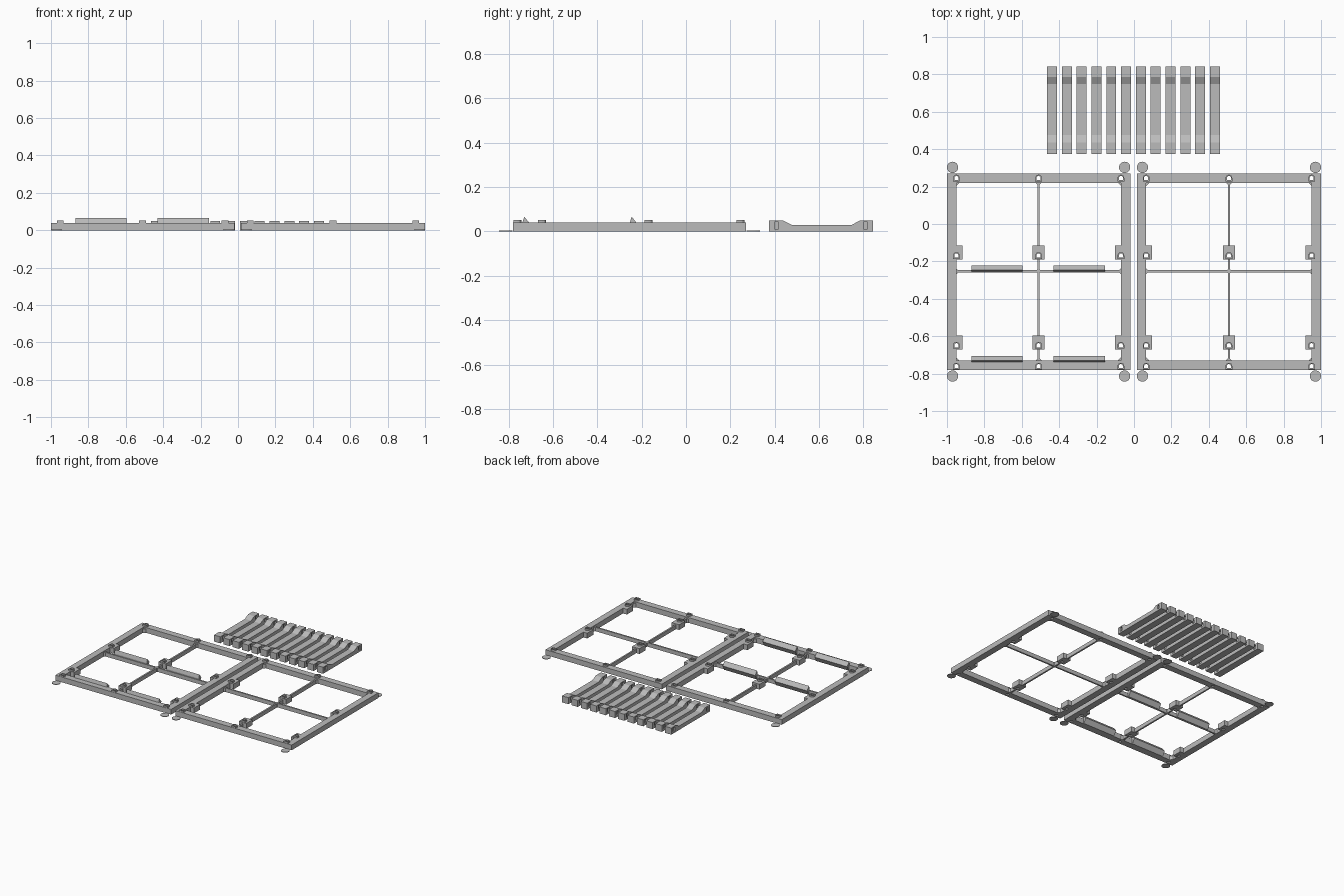
import bpy, bmesh, math
from mathutils import Matrix, Vector

cube = bpy.data.objects.get("Cube")
if cube:
    bpy.data.objects.remove(cube)

grey = bpy.data.materials.new("plain grey")
grey.use_nodes = True
tint = (0.5, 0.5, 0.5, 1)
grey.diffuse_color = tint
grey.node_tree.nodes["Principled BSDF"].inputs["Base Color"].default_value = tint


def prism(bm, outline, low, high, frame=Matrix()):
    """Extrude a flat outline between two heights, then place it."""
    bottom = [bm.verts.new(frame @ Vector((x, y, low))) for x, y in outline]
    top = [bm.verts.new(frame @ Vector((x, y, high))) for x, y in outline]
    bm.faces.new(bottom[::-1])
    bm.faces.new(top)
    n = len(outline)
    for i in range(n):
        j = (i + 1) % n
        bm.faces.new((bottom[i], bottom[j], top[j], top[i]))


def box(bm, x0, x1, y0, y1, z0, z1):
    prism(bm, [(x0, y0), (x1, y0), (x1, y1), (x0, y1)], z0, z1)


def circle(cx, cy, radius, sides):
    return [(cx + radius * math.cos(math.tau * i / sides),
             cy + radius * math.sin(math.tau * i / sides)) for i in range(sides)]


def arch(cx, cy, radius):
    """Round-topped outline with a flat front edge."""
    arc = [(cx + radius * math.cos(math.pi * i / 8),
            cy + radius * math.sin(math.pi * i / 8)) for i in range(9)]
    return arc + [(cx - radius, cy - radius), (cx + radius, cy - radius)]


def finish(bm, name):
    bmesh.ops.recalc_face_normals(bm, faces=bm.faces)
    mesh = bpy.data.meshes.new(name)
    bm.to_mesh(mesh)
    bm.free()
    mesh.materials.append(grey)
    obj = bpy.data.objects.new(name, mesh)
    bpy.context.collection.objects.link(obj)
    return obj


def cut(obj, cutter):
    mod = obj.modifiers.new("holes", "BOOLEAN")
    mod.operation = "DIFFERENCE"
    mod.solver = "EXACT"
    mod.use_self = True
    mod.object = cutter
    cutter.hide_render = True
    cutter.hide_set(True)


FRONT, BACK, MIDDLE = -0.78, 0.27, -0.253
RAIL, HEIGHT = 0.05, 0.04
CLIP_ROWS = (-0.168, -0.648)
PIN_ROWS = CLIP_ROWS + (0.246, -0.76)

# X of the seam between the two frames and the side that carries the ridges
for side, x0, x1, clip_sides in (("right", -1.0, -0.02, (0, 1, 2)),
                                 ("left", 0.015, 1.0, (0, 1, 2))):
    mid = (x0 + x1) / 2
    columns = (x0 + RAIL, mid, x1 - RAIL)

    # Peg sockets pierce every part below them
    bm = bmesh.new()
    for x in columns:
        for y in PIN_ROWS:
            prism(bm, arch(x, y, 0.011), -0.02, 0.1)
    sockets = finish(bm, side + "_socket_cutter")

    # Outer rails
    bm = bmesh.new()
    box(bm, x0, x0 + RAIL, FRONT, BACK, 0, HEIGHT)
    box(bm, x1 - RAIL, x1, FRONT, BACK, 0, HEIGHT)
    box(bm, x0 + RAIL, x1 - RAIL, FRONT, FRONT + RAIL, 0, HEIGHT)
    box(bm, x0 + RAIL, x1 - RAIL, BACK - RAIL, BACK, 0, HEIGHT)
    cut(finish(bm, side + "_frame_rails"), sockets)

    # Thin cross bars with small gussets at the joints
    bm = bmesh.new()
    box(bm, mid - 0.006, mid + 0.006, FRONT + RAIL, BACK - RAIL, 0, 0.03)
    box(bm, x0 + RAIL, x1 - RAIL, MIDDLE - 0.006, MIDDLE + 0.006, 0, 0.03)
    for x in columns:
        for y in (FRONT + RAIL, MIDDLE, BACK - RAIL):
            prism(bm, circle(x, y, 0.016, 4), 0, 0.03)
    cut(finish(bm, side + "_cross_bars"), sockets)

    # Clip blocks
    bm = bmesh.new()
    for x in columns:
        for y in CLIP_ROWS:
            box(bm, x - 0.032, x + 0.032, y - 0.022, y + 0.052, 0, HEIGHT)
    cut(finish(bm, side + "_clip_blocks"), sockets)

    # Raised collars around the sockets
    bm = bmesh.new()
    for x in columns:
        for y in PIN_ROWS:
            prism(bm, arch(x, y, 0.018), HEIGHT - 0.005, 0.052)
    cut(finish(bm, side + "_socket_collars"), sockets)

    # Flat corner pads
    bm = bmesh.new()
    for x in (x0 + 0.03, x1 - 0.03):
        for y in (FRONT - 0.033, BACK + 0.033):
            prism(bm, circle(x, y, 0.03, 24), 0, 0.004)
    finish(bm, side + "_corner_pads")

# Profiles in the y-z plane are extruded along x
ALONG_X = Matrix(((0, 0, 1, 0), (1, 0, 0, 0), (0, 1, 0, 0), (0, 0, 0, 1)))

# Wedge ridges on the right frame
bm = bmesh.new()
for y in (MIDDLE, FRONT + RAIL - 0.007):
    wedge = [(y, 0), (y + 0.012, 0), (y + 0.032, HEIGHT - 0.003),
             (y + 0.008, 0.066), (y, HEIGHT)]
    for start, end in ((-0.87, -0.595), (-0.43, -0.155)):
        prism(bm, wedge, start, end, ALONG_X)
finish(bm, "wedge_ridges")

# Row of loose dipped slats, each with recesses in both cheeks
SLAT, PITCH, COUNT = 0.053, 0.0792, 12
slat_profile = [(0.373, 0), (0.842, 0), (0.842, 0.05), (0.785, 0.05),
                (0.748, 0.03), (0.475, 0.03), (0.435, 0.05), (0.373, 0.05)]
bm = bmesh.new()
recesses = bmesh.new()
for i in range(COUNT):
    start = -0.465 + i * PITCH
    prism(bm, slat_profile, start, start + SLAT, ALONG_X)
    for y in (0.408, 0.809):
        for edge in (start, start + SLAT):
            box(recesses, edge - 0.01, edge + 0.01,
                y - 0.01, y + 0.01, 0.012, 0.042)
cut(finish(bm, "dipped_slats"), finish(recesses, "slat_recess_cutter"))
